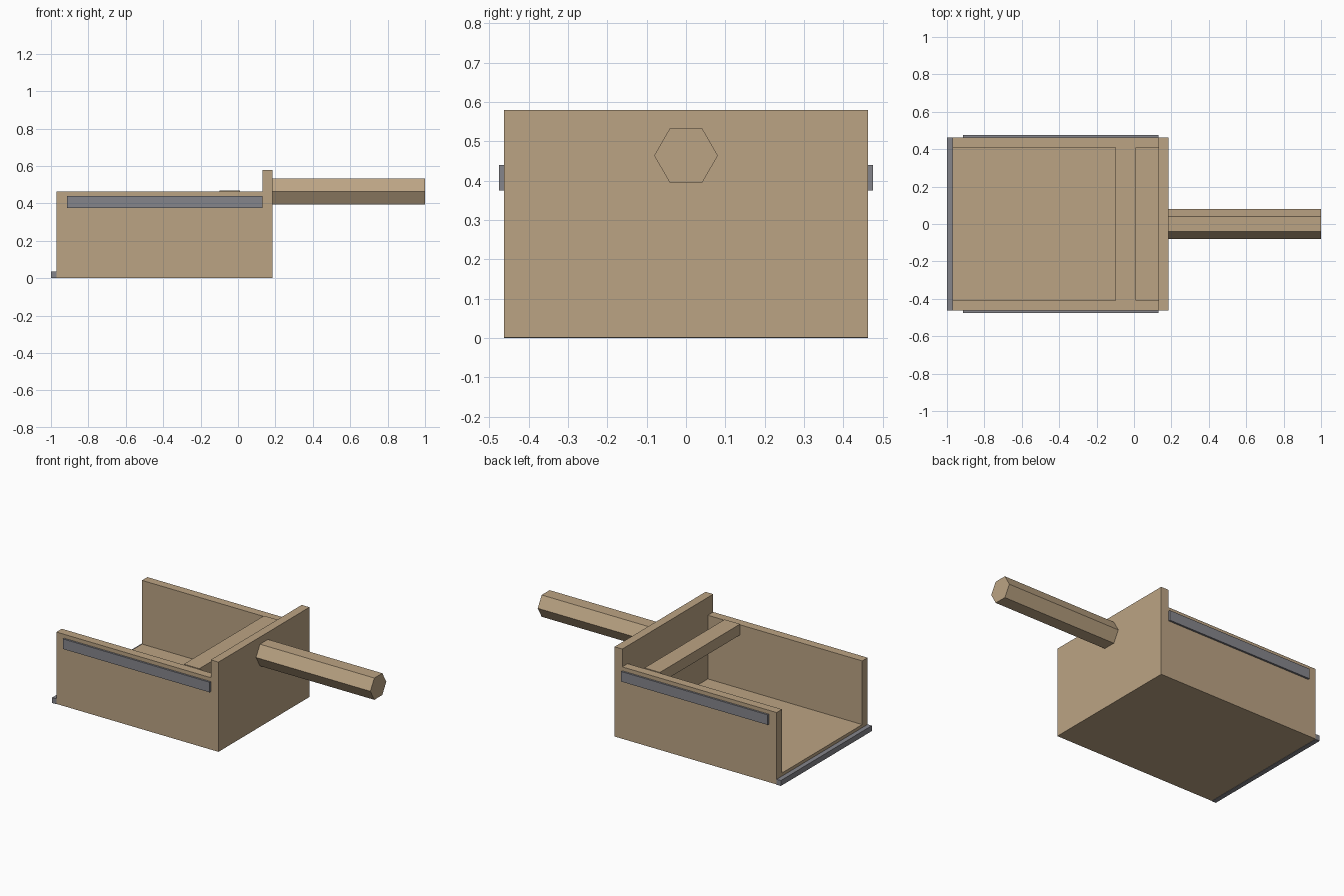
import bpy
import math

cube = bpy.data.objects.get("Cube")
if cube:
    bpy.data.objects.remove(cube, do_unlink=True)


def make_material(name, rgb):
    mat = bpy.data.materials.new(name)
    mat.use_nodes = True
    color = (*rgb, 1.0)
    mat.diffuse_color = color
    mat.node_tree.nodes["Principled BSDF"].inputs["Base Color"].default_value = color
    return mat


wood = make_material("tan wood", (0.50, 0.37, 0.23))
metal = make_material("grey metal", (0.235, 0.235, 0.26))


def box(name, x, y, z, mat):
    """Box from (min, max) pairs on each axis."""
    bpy.ops.mesh.primitive_cube_add(size=1)
    obj = bpy.context.object
    obj.name = name
    obj.location = [(a + b) / 2 for a, b in (x, y, z)]
    obj.scale = [b - a for a, b in (x, y, z)]
    bpy.ops.object.transform_apply(location=True, rotation=False, scale=True)
    obj.data.materials.append(mat)
    return obj


front, inner, back = -0.97, 0.13, 0.185
half, inside = 0.463, 0.408
floor_top, wall_top = 0.055, 0.465

# Scoop tray
box("floor", (front, inner), (-inside, inside), (0.002, floor_top), wood)
box("end_wall", (inner, back), (-half, half), (0.002, 0.58), wood)
box("cross_bar", (-0.10, 0.01), (-inside, inside), (0.40, 0.47), wood)

# Side walls with their metal strips
for side, sign in (("left", 1), ("right", -1)):
    wall_y = sorted((sign * inside, sign * half))
    strip_y = sorted((sign * half, sign * 0.475))
    box(side + "_wall", (front, inner), wall_y, (0.002, wall_top), wood)
    box(side + "_strip", (-0.915, inner), strip_y, (0.375, 0.44), metal)

# Metal lip on the open edge
box("edge_lip", (-1.0, front), (-half, half), (0, 0.035), metal)

# Hexagonal handle, flat side up
bpy.ops.mesh.primitive_cylinder_add(
    vertices=6, radius=0.081, depth=1.0 - back,
    location=((1.0 + back) / 2, 0, 0.464), rotation=(0, math.pi / 2, 0))
handle = bpy.context.object
handle.name = "handle"
bpy.ops.object.transform_apply(location=True, rotation=True, scale=True)
handle.data.materials.append(wood)
